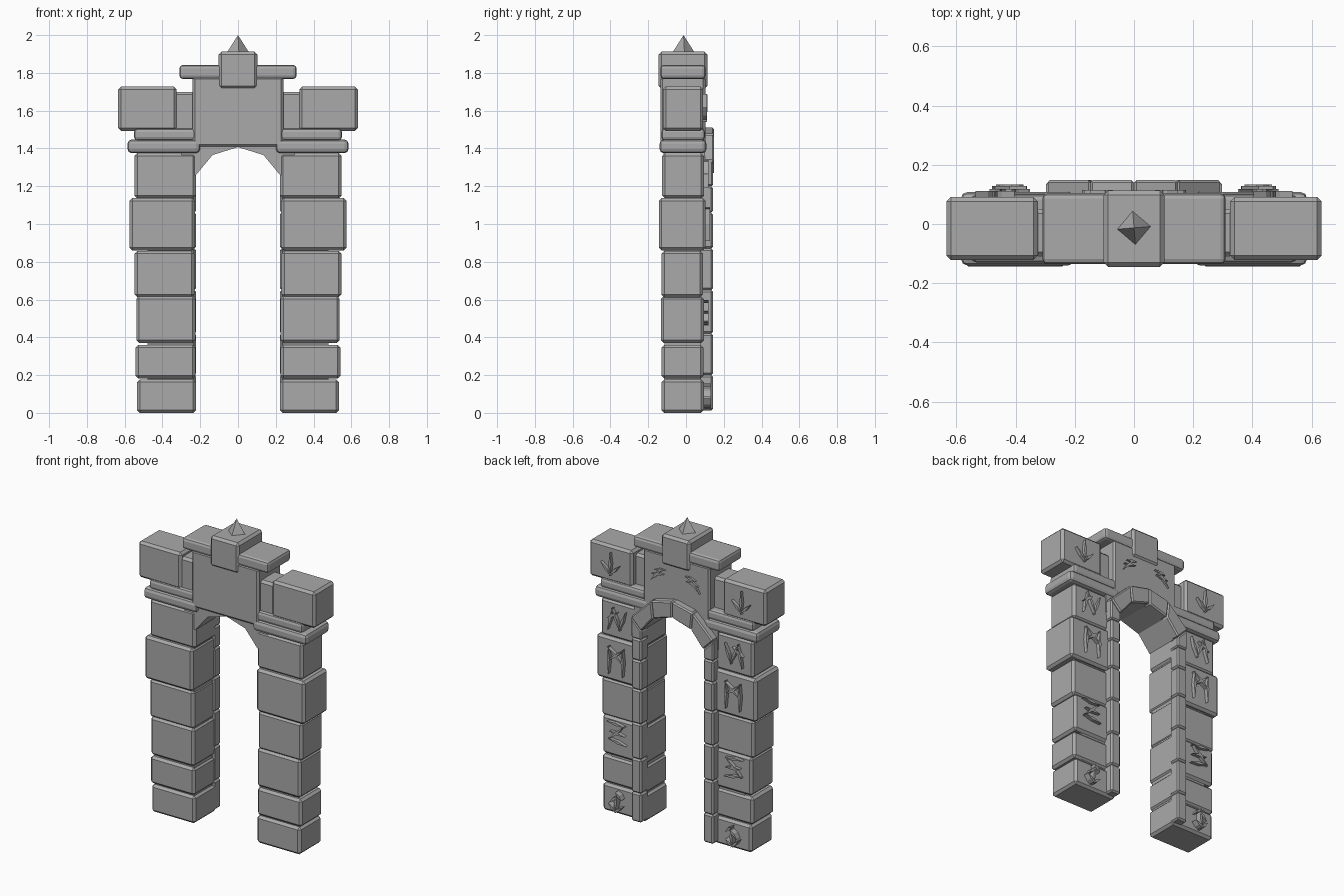
import bpy
import bmesh
from mathutils import Vector

cube = bpy.data.objects.get("Cube")
if cube:
    bpy.data.objects.remove(cube, do_unlink=True)

stone = bpy.data.materials.new("grey_stone")
stone.use_nodes = True
GREY = (0.4, 0.4, 0.4, 1)
stone.diffuse_color = GREY
stone.node_tree.nodes["Principled BSDF"].inputs["Base Color"].default_value = GREY


def add_prism(bm, outline, y0, y1):
    """Extrude an x-z outline from y0 to y1."""
    front = [bm.verts.new((x, y0, z)) for x, z in outline]
    back = [bm.verts.new((x, y1, z)) for x, z in outline]
    bm.faces.new(front)
    bm.faces.new(back[::-1])
    n = len(outline)
    for i in range(n):
        j = (i + 1) % n
        bm.faces.new((front[j], front[i], back[i], back[j]))


def finish(name, bm, bevel=0.0, mirror=False, segments=1):
    bmesh.ops.recalc_face_normals(bm, faces=bm.faces)
    mesh = bpy.data.meshes.new(name)
    bm.to_mesh(mesh)
    bm.free()
    mesh.materials.append(stone)
    ob = bpy.data.objects.new(name, mesh)
    bpy.context.collection.objects.link(ob)
    if bevel:
        mod = ob.modifiers.new("Bevel", 'BEVEL')
        mod.width = bevel
        mod.segments = segments
    if mirror:
        mod = ob.modifiers.new("Mirror", 'MIRROR')
        mod.use_mirror_merge = False
    return ob


def prism(name, outline, y0, y1, **kw):
    bm = bmesh.new()
    add_prism(bm, outline, y0, y1)
    return finish(name, bm, **kw)


def block(name, x0, x1, y0, y1, z0, z1, bevel=0.015, mirror=True, segments=1):
    outline = [(x0, z0), (x1, z0), (x1, z1), (x0, z1)]
    return prism(name, outline, y0, y1, bevel=bevel, mirror=mirror, segments=segments)


# Pillar stones: inner x, outer x, front y, back y, bottom z, top z
pillar = [
    (0.222, 0.535, -0.130, 0.095, 0.0, 0.178),
    (0.225, 0.543, -0.130, 0.092, 0.182, 0.36),
    (0.225, 0.538, -0.133, 0.095, 0.37, 0.618),
    (0.230, 0.548, -0.130, 0.090, 0.612, 0.858),
    (0.228, 0.574, -0.144, 0.104, 0.86, 1.138),
    (0.222, 0.548, -0.126, 0.095, 1.135, 1.375),
]
for i, dims in enumerate(pillar):
    block(f"pillar_stone_{i + 1}", *dims)
block("pillar_core", 0.235, 0.48, -0.115, 0.08, 0.05, 1.35, bevel=0)

# Capitals and lintel
block("lower_capital", 0.20, 0.585, -0.14, 0.108, 1.375, 1.447, bevel=0.022, segments=2)
block("upper_capital", 0.20, 0.55, -0.13, 0.10, 1.442, 1.505, bevel=0.018, segments=2)
block("lintel_end", 0.325, 0.634, -0.122, 0.091, 1.492, 1.727)
block("lintel_joint", 0.20, 0.34, -0.11, 0.05, 1.48, 1.70)
block("lintel_centre", -0.24, 0.24, -0.136, 0.102, 1.41, 1.78, mirror=False, bevel=0.012)
block("top_slab", -0.31, 0.31, -0.136, 0.104, 1.768, 1.842, mirror=False,
      bevel=0.018, segments=2)
block("crown_stone", -0.103, 0.103, -0.145, 0.113, 1.715, 1.912, mirror=False)

# Spike on the crown
bm = bmesh.new()
bmesh.ops.create_cone(bm, cap_ends=True, segments=4, radius1=0.064, radius2=0, depth=0.1)
spike = finish("spike", bm)
spike.location = (0, -0.013, 1.95)
spike.rotation_euler.z = 0.08

# Arch soffit filling the corner between pillar and lintel
inner = [(0.222, 1.26), (0.135, 1.365), (0, 1.407)]
outer = [(0.297, 1.335), (0.148, 1.478), (0, 1.512)]
prism("arch_spandrel", [(0.30, 1.26)] + inner + [(0, 1.44), (0.30, 1.44)],
      -0.12, 0.10, mirror=True)

# Rear trim: arch stones and the vertical edging
for i in range(2):
    prism(f"arch_stone_{i + 1}", [inner[i], outer[i], outer[i + 1], inner[i + 1]],
          0.07, 0.148, bevel=0.008, mirror=True)
levels = [0.012, 0.2, 0.42, 0.65, 0.87, 1.06, 1.2]
for i, (a, b) in enumerate(zip(levels, levels[1:])):
    block(f"edge_stone_{i + 1}", 0.222, 0.295, 0.07, 0.143, a, b, bevel=0.01)
prism("edge_stone_top", [(0.222, 1.2), (0.295, 1.2), (0.297, 1.335), (0.222, 1.26)],
      0.07, 0.143, bevel=0.008, mirror=True)


# Raised strokes on the rear faces; points are offsets in hundredths (across, up)
def rune(name, x, z, y0, y1, strokes, width=0.009):
    bm = bmesh.new()
    for a, b, c, d in strokes:
        p = Vector((x - a / 100, z + b / 100))
        q = Vector((x - c / 100, z + d / 100))
        along = (q - p).normalized() * width
        side = Vector((-along.y, along.x))
        m = (p + q) / 2
        add_prism(bm, [p - along, m + side, q + along, m - side], y0, y1)
    finish(name, bm, mirror=True)


rune("arrow_mark", 0.47, 1.61, 0.08, 0.112,
     [(0, -6, 0, 7), (0, -6, -6, 0), (0, -6, 6, 0)])
rune("branch_mark", 0.13, 1.64, 0.09, 0.115,
     [(-4, -4, 3, 4), (-3, 0, 4, 1), (-1, 3, 5, 4)])
rune("zigzag_mark", 0.42, 1.26, 0.08, 0.118,
     [(-6, -6, -3, 7), (-3, 7, 2, -5), (2, -5, 6, 6), (-6, 1, 0, 5)])
rune("gate_mark", 0.42, 1.0, 0.09, 0.128,
     [(-5, -8, -5, 8), (5, -8, 5, 8), (-5, 8, 5, 0), (-5, 0, 5, 8)])
rune("bolt_mark", 0.42, 0.525, 0.08, 0.118,
     [(-6, 7, 5, 6), (5, 6, -5, -4), (-5, -4, 6, -6), (-4, 1, 5, 0)])
rune("figure_mark", 0.42, 0.09, 0.08, 0.133,
     [(0, -5, 1, 4), (1, 6, 4, 3), (-3, 0, 1, 4), (-4, -2, 0, -6), (0, -6, 4, -3)])
